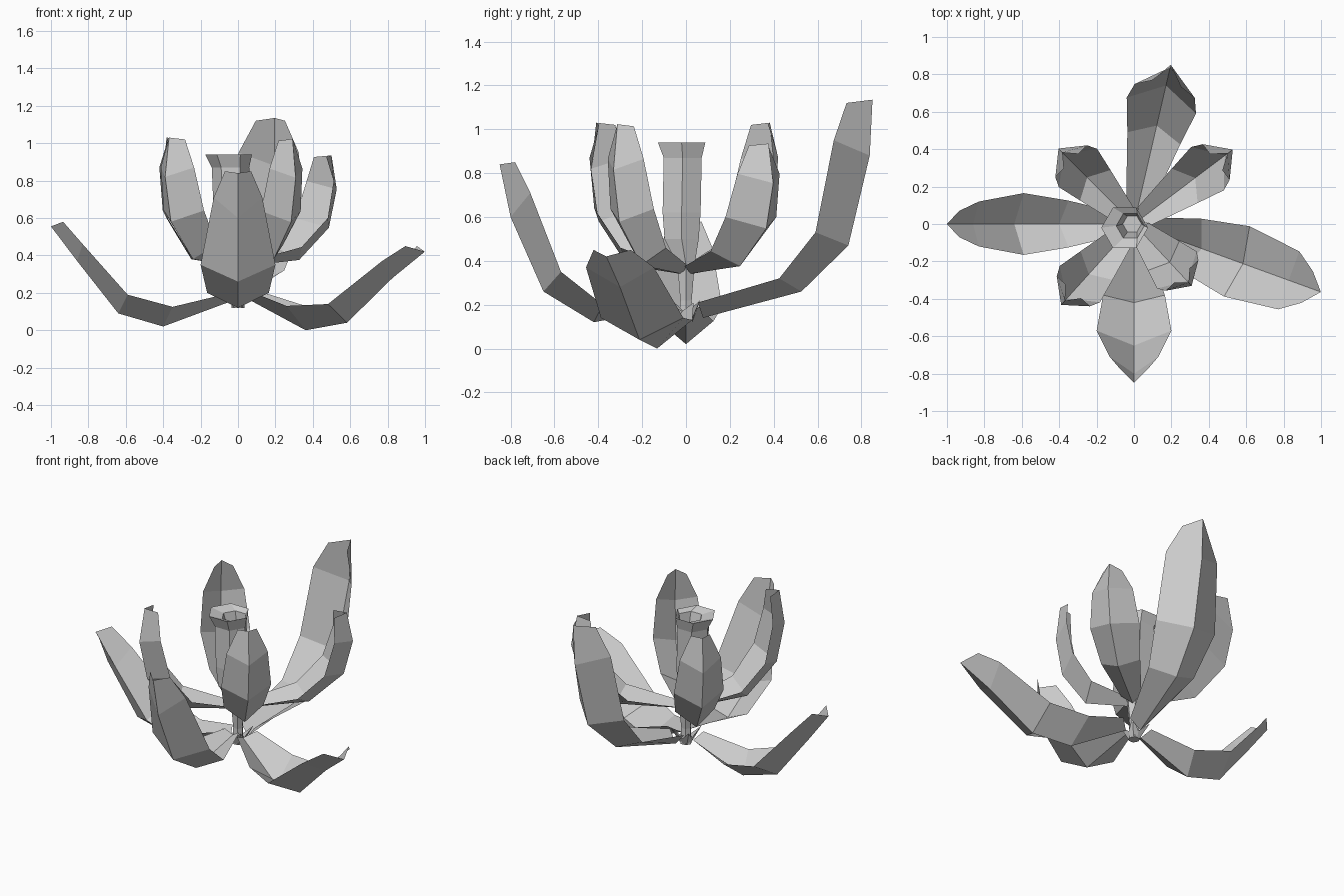
import bpy
from math import sin, cos, radians, pi

if "Cube" in bpy.data.objects:
    bpy.data.objects.remove(bpy.data.objects["Cube"])


def make(name, verts, faces):
    me = bpy.data.meshes.new(name)
    me.from_pydata(verts, [], faces)
    me.update()
    ob = bpy.data.objects.new(name, me)
    bpy.context.collection.objects.link(ob)
    return ob


def petal(name, angle, keel, edge, stretch=1.0, lift=1.0, z0=0.35):
    """Keeled petal: keel = (r, z) stations, edge = (r, z, half width) stations."""
    a = radians(angle)

    def place(r, w, z):
        r *= stretch
        return (r * cos(a) - w * sin(a), r * sin(a) + w * cos(a), z0 + (z - z0) * lift)

    verts, faces = [], []
    for (kr, kz), (er, ez, w) in zip(keel, edge):
        verts += [place(er, -w, ez), place(kr, 0, kz), place(er, w, ez)]
    for i in range(len(keel) - 1):
        for j in range(2):
            p = 3 * i + j
            faces.append((p, p + 3, p + 4, p + 1))
    return make(name, verts, faces)


# Outer petals, each opened by a different amount
petal("outer_petal_front", -90,
      [(.05, .19), (.42, .12), (.65, .26), (.80, .60), (.85, .84)],
      [(.06, .22, .05), (.38, .20, .165), (.57, .35, .20), (.71, .71, .13), (.78, .85, .07)])
petal("outer_petal_left", 180,
      [(.05, .15), (.40, .02), (.64, .09), (.86, .37), (1.0, .555)],
      [(.08, .19, .06), (.35, .125, .125), (.59, .19, .165), (.83, .46, .12), (.935, .58, .07)])
petal("outer_petal_back", 77,
      [(.08, .14), (.54, .26), (.76, .47), (.86, .88), (.873, 1.135)],
      [(.07, .21, .06), (.47, .32, .145), (.65, .53, .19), (.73, .95, .165), (.77, 1.12, .08)])
petal("outer_petal_right", -20,
      [(.05, .17), (.385, .0), (.62, .04), (.88, .28), (1.063, .42)],
      [(.09, .21, .07), (.33, .13, .15), (.585, .14, .20), (.88, .37, .165), (.985, .45, .09)])

# Inner petals share one cupped shape
inner_keel = [(.03, .34), (.35, .38), (.52, .58), (.565, .82), (.535, 1.03)]
inner_edge = [(.06, .38, .06), (.29, .46, .115), (.42, .64, .145), (.47, .87, .12), (.47, 1.02, .055)]
for name, ang, stretch, lift in (("front_left", -132, 1.03, 1), ("front_right", -47, .80, .99),
                                 ("back_right", 37, 1.17, .86), ("back_left", 135, 1.01, 1)):
    petal("inner_petal_" + name, ang, inner_keel, inner_edge, stretch, lift)

# Pistil: six-sided stem, swollen tube and flared hollow lip (x, y, z, radius)
rings = [(0, 0, .12, .035), (0, 0, .22, .03), (0, 0, .38, .045), (-.025, -.02, .50, .09),
         (-.03, -.02, .62, .10), (-.04, -.015, .87, .10), (-.05, -.02, .94, .125),
         (-.02, -.01, .92, .075), (-.01, 0, .80, .05)]
n = 6
verts = [(x + r * cos(2 * pi * k / n), y + r * sin(2 * pi * k / n), z)
         for x, y, z, r in rings for k in range(n)]
faces = [(i * n + k, i * n + (k + 1) % n, (i + 1) * n + (k + 1) % n, (i + 1) * n + k)
         for i in range(len(rings) - 1) for k in range(n)]
faces += [tuple(reversed(range(n))), tuple(range(len(verts) - n, len(verts)))]
make("pistil", verts, faces)

# Small pointed calyx at the foot of the stem
star = [(.03 * cos(k * pi / 4), .03 * sin(k * pi / 4), .12) for k in range(8)]
star += [((.09 if k % 2 else .04) * cos(k * pi / 4), (.09 if k % 2 else .04) * sin(k * pi / 4),
          .22 if k % 2 else .16) for k in range(8)]
make("calyx", star, [(k, (k + 1) % 8, 8 + (k + 1) % 8, 8 + k) for k in range(8)])
